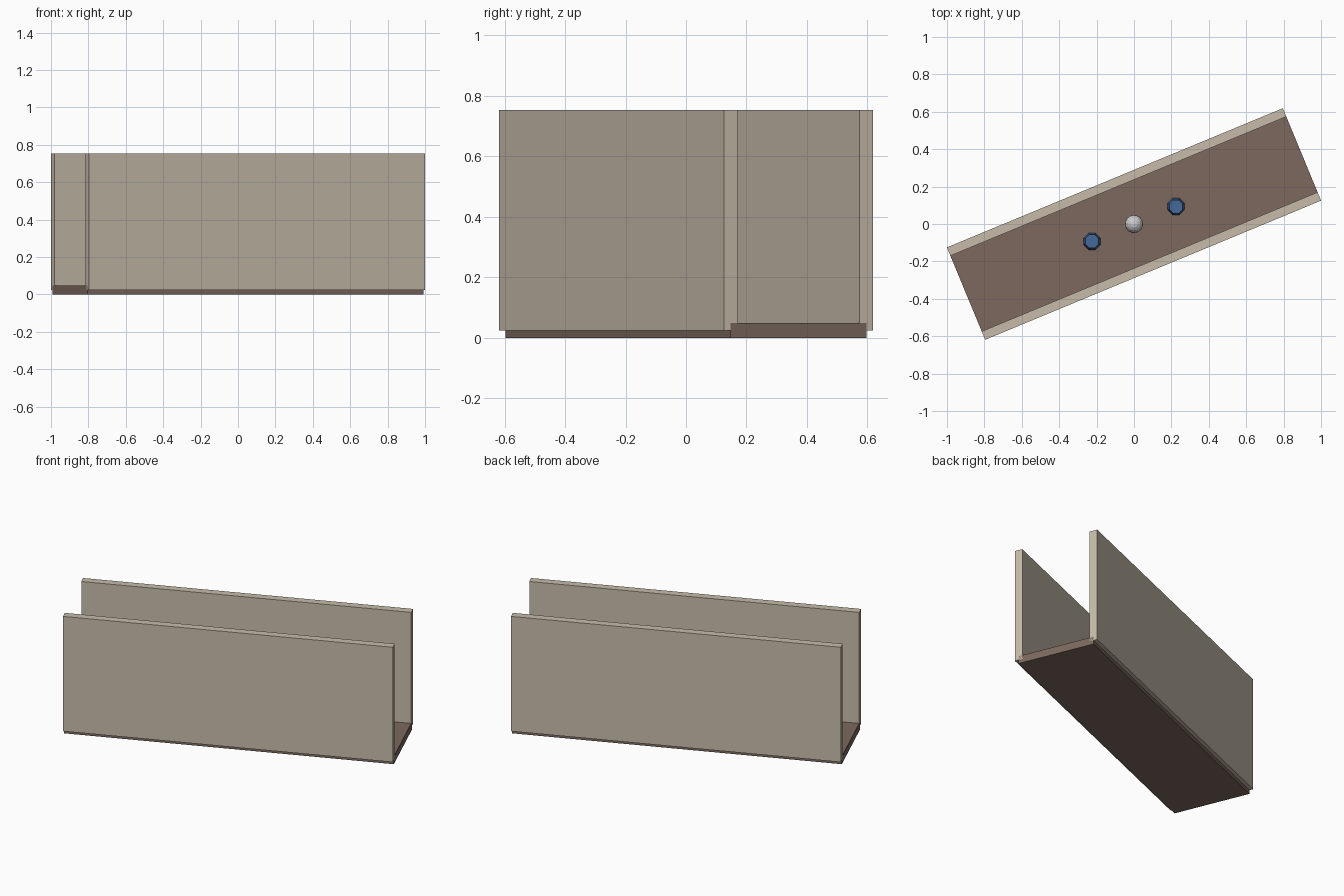
import bpy, math
from mathutils import Matrix

if "Cube" in bpy.data.objects:
    bpy.data.objects.remove(bpy.data.objects["Cube"])

U = 0.0486                      # module: the wall thickness
LENGTH, WIDTH, HEIGHT = 40 * U, 10 * U, 15 * U
TURN = Matrix.Rotation(math.radians(22.5), 4, 'Z')


def material(name, rgb):
    m = bpy.data.materials.new(name)
    m.diffuse_color = (*rgb, 1)
    m.use_nodes = True
    m.node_tree.nodes["Principled BSDF"].inputs["Base Color"].default_value = m.diffuse_color
    return m


def place(name, loc, mat=None):
    """Name the new object and turn it with the whole corridor."""
    ob = bpy.context.object
    ob.name = name
    ob.matrix_world = TURN @ Matrix.Translation(loc)
    if mat:
        ob.data.materials.append(mat)
    return ob


def box(name, size, loc, mat):
    bpy.ops.mesh.primitive_cube_add(size=1)
    ob = place(name, loc, mat)
    ob.data.transform(Matrix.Diagonal((*size, 1)))


floor_mat = material("floor_brown", (0.20, 0.14, 0.11))
wall_mat = material("wall_beige", (0.57, 0.50, 0.40))
blue_mat = material("peg_blue", (0.06, 0.14, 0.32))

# Floor slab
box("floor", (LENGTH, WIDTH, U), (0, 0, U / 2), floor_mat)

# Side walls centred on the floor edges, and the two pegs
for side, wall, peg in ((-1, "front_wall", "left_peg"), (1, "back_wall", "right_peg")):
    box(wall, (LENGTH, U, HEIGHT), (0, side * WIDTH / 2, U / 2 + HEIGHT / 2), wall_mat)
    bpy.ops.mesh.primitive_cone_add(vertices=8, radius1=U, radius2=0.8 * U, depth=2 * U)
    place(peg, (side * 5 * U, 0, 2 * U), blue_mat)

# Ball resting in the middle of the floor
bpy.ops.mesh.primitive_uv_sphere_add(segments=12, ring_count=8, radius=U)
place("ball", (0, 0, 2 * U))
